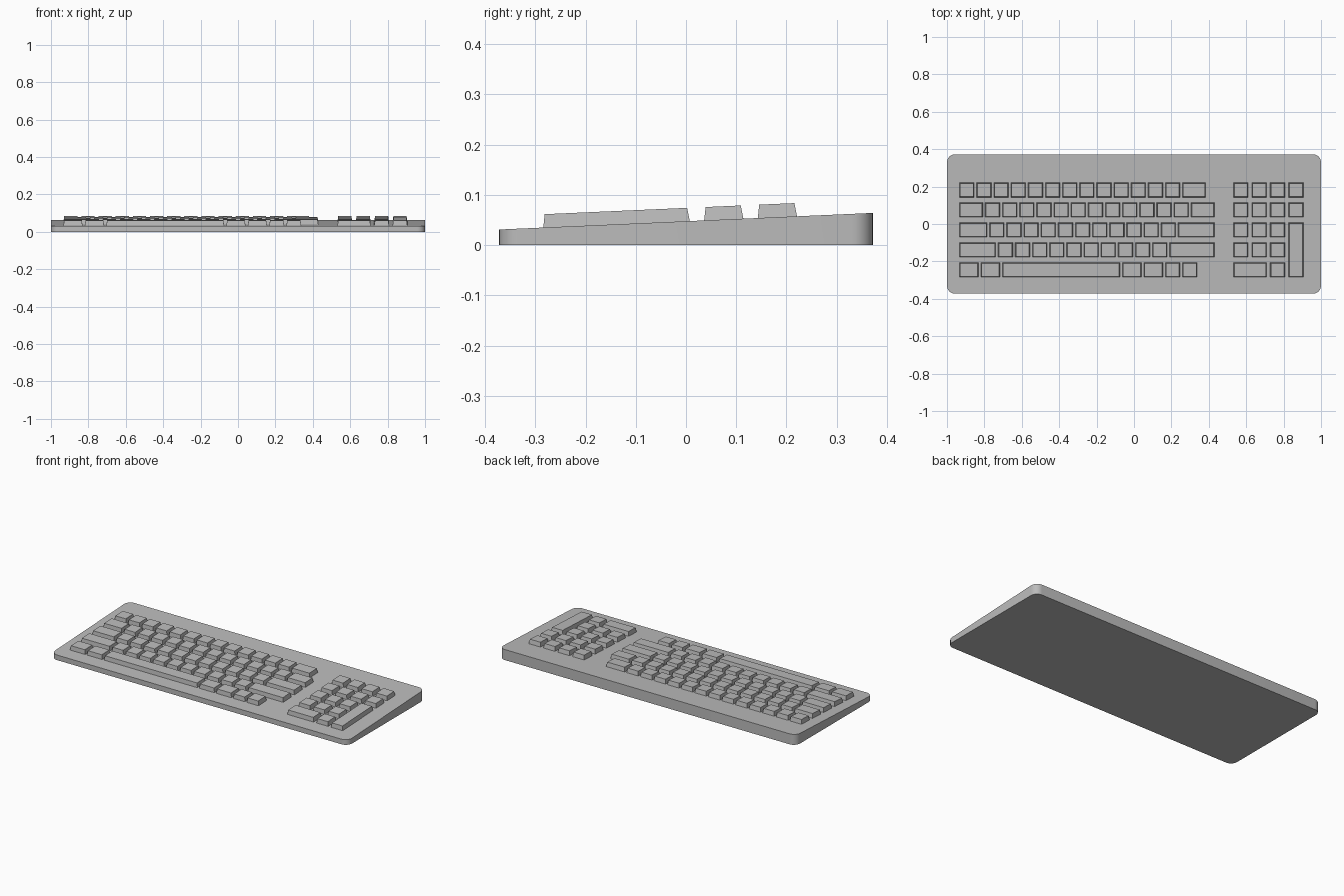
import bpy
import bmesh
from math import radians, cos, sin
from mathutils import Vector

if "Cube" in bpy.data.objects:
    bpy.data.objects.remove(bpy.data.objects["Cube"], do_unlink=True)

HALF_X, HALF_Y, CORNER = 1.0, 0.372, 0.042
FRONT_Z, BACK_Z = 0.031, 0.064
SLOPE = (BACK_Z - FRONT_Z) / (2 * HALF_Y)
UNIT, GAP = 0.0917, 0.0132           # key pitch and space between keys
ROW_PITCH, DEPTH = 0.1068, 0.078
KEY_HEIGHT, TAPER = 0.0265, 0.004
LEFT_EDGE, TOP_ROW_BACK = -0.933, 0.221
PAD_EDGE, PAD_PITCH = 0.532, 0.0982

grey = bpy.data.materials.new("plastic_grey")
grey.use_nodes = True
colour = (0.5, 0.5, 0.5, 1)
grey.diffuse_color = colour
grey.node_tree.nodes["Principled BSDF"].inputs["Base Color"].default_value = colour


def deck_z(y):
    """Height of the sloping case top."""
    return FRONT_Z + (y + HALF_Y) * SLOPE


def prism(name, lower, upper):
    """Closed solid between two matching outlines."""
    bm = bmesh.new()
    low = [bm.verts.new(p) for p in lower]
    high = [bm.verts.new(p) for p in upper]
    bm.faces.new(low[::-1])
    bm.faces.new(high)
    n = len(low)
    for i in range(n):
        j = (i + 1) % n
        bm.faces.new((low[i], low[j], high[j], high[i]))
    mesh = bpy.data.meshes.new(name)
    bm.to_mesh(mesh)
    bm.free()
    mesh.materials.append(grey)
    obj = bpy.data.objects.new(name, mesh)
    bpy.context.collection.objects.link(obj)
    return obj


def key(name, x0, x1, y0, y1):
    """Tapered keycap standing square to the sloping deck."""
    normal = Vector((0, -SLOPE, 1)).normalized() * KEY_HEIGHT
    corners = ((x0, y0), (x1, y0), (x1, y1), (x0, y1))
    inward = ((1, 1), (-1, 1), (-1, -1), (1, -1))
    lower = [Vector((x, y, deck_z(y))) for x, y in corners]
    upper = [p + normal + Vector((sx, sy, sy * SLOPE)) * TAPER
             for p, (sx, sy) in zip(lower, inward)]
    prism(name, lower, upper)


# Wedge-shaped case with rounded vertical corners
outline = []
for quarter, (sx, sy) in enumerate(((1, 1), (-1, 1), (-1, -1), (1, -1))):
    for step in range(9):
        a = radians(90 * quarter + 90 * step / 8)
        outline.append((sx * (HALF_X - CORNER) + CORNER * cos(a),
                        sy * (HALF_Y - CORNER) + CORNER * sin(a)))
case = prism("case", [(x, y, 0) for x, y in outline],
             [(x, y, deck_z(y)) for x, y in outline])
bpy.context.view_layer.objects.active = case
case.select_set(True)
bpy.ops.object.shade_smooth_by_angle(angle=radians(30))
case.select_set(False)

# Main key block: widths in key units, back row first
rows = (
    [1] * 13 + [1.5],
    [1.5] + [1] * 12 + [1.5],
    [1.75] + [1] * 11 + [2.25],
    [2.25] + [1] * 10 + [2.75],
    [1.25, 1.25, 7, 1.25, 1.25, 1, 1],
)
for r, widths in enumerate(rows):
    back = TOP_ROW_BACK - r * ROW_PITCH
    x = LEFT_EDGE
    for c, w in enumerate(widths):
        name = "space_bar" if w == 7 else f"main_key_{r + 1}_{c + 1}"
        key(name, x, x + w * UNIT - GAP, back - DEPTH, back)
        x += w * UNIT


# Number pad: column, row, columns wide, rows deep
def pad_key(name, col, row, wide=1, deep=1):
    x = PAD_EDGE + col * PAD_PITCH
    back = TOP_ROW_BACK - row * ROW_PITCH
    key(name, x, x + (wide - 1) * PAD_PITCH + UNIT - GAP,
        back - (deep - 1) * ROW_PITCH - DEPTH, back)


for row, count in enumerate((4, 4, 3, 3)):
    for col in range(count):
        pad_key(f"pad_key_{row + 1}_{col + 1}", col, row)
pad_key("pad_wide_key", 0, 4, wide=2)
pad_key("pad_point_key", 2, 4)
pad_key("pad_tall_key", 3, 2, deep=3)
